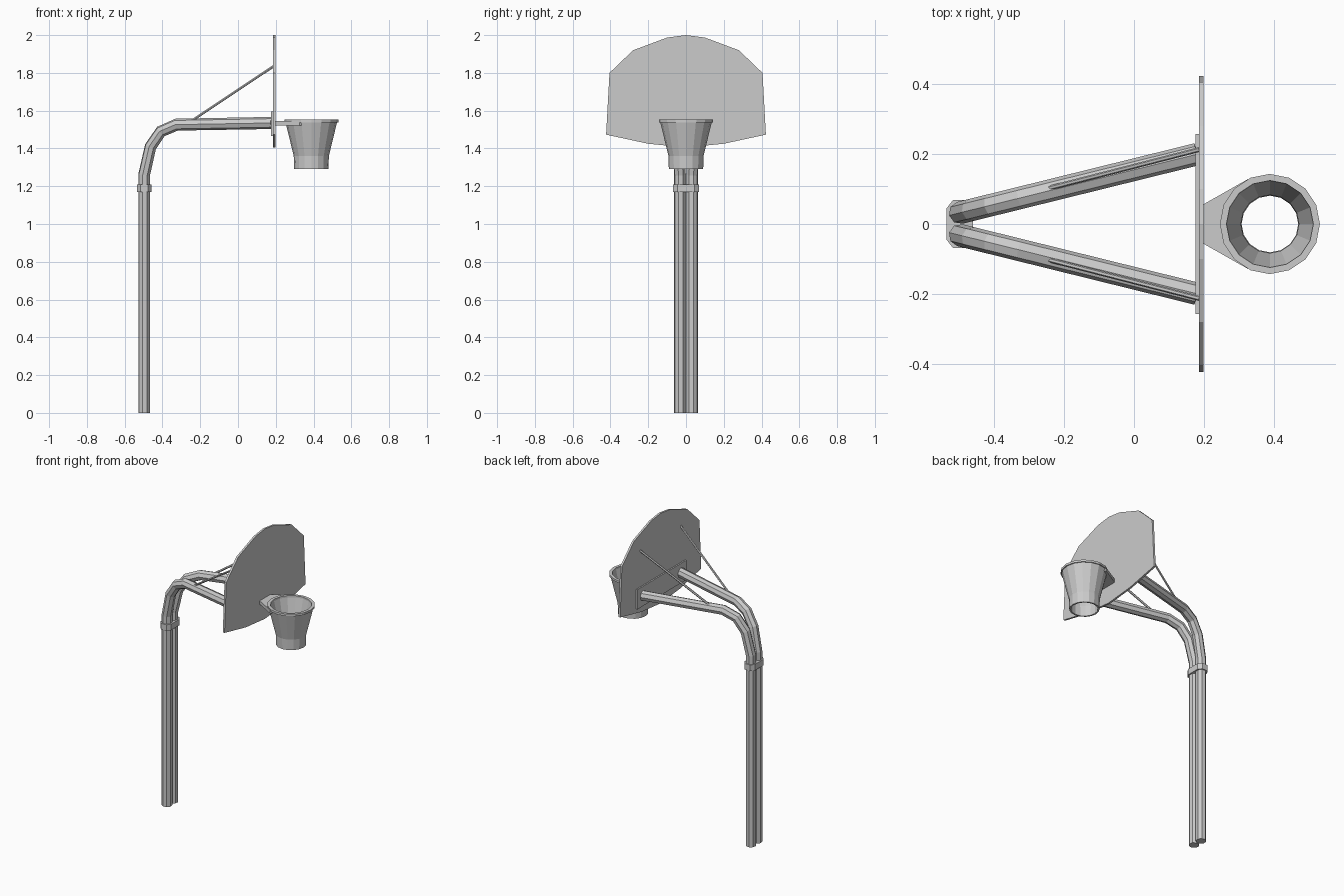
import bpy, bmesh, math
from mathutils import Vector

if "Cube" in bpy.data.objects:
    bpy.data.objects.remove(bpy.data.objects["Cube"])

grey = bpy.data.materials.new("light grey")
grey.diffuse_color = (0.6, 0.6, 0.6, 1)
grey.use_nodes = True
grey.node_tree.nodes["Principled BSDF"].inputs["Base Color"].default_value = grey.diffuse_color


def finish(name, bm):
    bmesh.ops.recalc_face_normals(bm, faces=bm.faces)
    me = bpy.data.meshes.new(name)
    bm.to_mesh(me)
    bm.free()
    me.materials.append(grey)
    ob = bpy.data.objects.new(name, me)
    bpy.context.collection.objects.link(ob)
    return ob


def bridge(bm, a, b):
    n = len(a)
    for i in range(n):
        bm.faces.new((a[i], a[(i + 1) % n], b[(i + 1) % n], b[i]))


def prism(name, pts, lo, hi, place):
    """Extrude a 2D outline between lo and hi."""
    bm = bmesh.new()
    a, b = [[bm.verts.new(place(u, v, w)) for u, v in pts] for w in (lo, hi)]
    bm.faces.new(a)
    bm.faces.new(b)
    bridge(bm, a, b)
    return finish(name, bm)


def tube(name, path, radius, sides):
    """Sweep a polygon along a path lying in one vertical plane."""
    path = [Vector(p) for p in path]
    side = Vector((0, 0, 1)).cross(path[-1] - path[0]).normalized()
    bm = bmesh.new()
    rings = []
    for i, p in enumerate(path):
        t = Vector()
        if i > 0:
            t += (p - path[i - 1]).normalized()
        if i < len(path) - 1:
            t += (path[i + 1] - p).normalized()
        up = t.normalized().cross(side)
        angles = [2 * math.pi * k / sides for k in range(sides)]
        rings.append([bm.verts.new(p + radius * (math.cos(a) * side + math.sin(a) * up))
                      for a in angles])
    for a, b in zip(rings, rings[1:]):
        bridge(bm, a, b)
    bm.faces.new(rings[0])
    bm.faces.new(rings[-1])
    return finish(name, bm)


HOOP_X = 0.388


def lathe(name, profile, sides=16):
    """Revolve a closed (radius, z) profile about the hoop axis."""
    bm = bmesh.new()
    rings = []
    for k in range(sides):
        a = 2 * math.pi * k / sides
        rings.append([bm.verts.new((HOOP_X + r * math.cos(a), r * math.sin(a), z))
                      for r, z in profile])
    for k in range(sides):
        bridge(bm, rings[k], rings[(k + 1) % sides])
    return finish(name, bm)


def along_x(u, v, w):
    return (w, u, v)


def along_z(u, v, w):
    return (u, v, w)


# Twin bent poles and their struts
bend = [(-0.497, 0), (-0.497, 1.26), (-0.463, 1.41), (-0.408, 1.49),
        (-0.325, 1.526), (0.18, 1.535)]
for s, tag in ((1, "left"), (-1, "right")):
    tube(tag + "_pole", [(x, s * (0.032 + 0.247 * (x + 0.497)), z) for x, z in bend], 0.032, 8)
    tube(tag + "_strut", [(-0.24, s * 0.103, 1.55), (0.188, s * 0.213, 1.835)], 0.007, 6)

# Collar holding the poles together
quarter = [(0.038, 0.045), (0.02, 0.068)]
collar = (quarter + [(-x, y) for x, y in reversed(quarter)]
          + [(-x, -y) for x, y in quarter] + [(x, -y) for x, y in reversed(quarter)])
prism("pole_collar", [(x - 0.497, y) for x, y in collar], 1.17, 1.21, along_z)

# Fan-shaped backboard and its mounting plate
half = [(0.2, 1.425), (0.423, 1.473), (0.405, 1.8), (0.28, 1.92), (0.1, 1.987)]
board = [(0, 1.405)] + half + [(0, 2.0)] + [(-y, z) for y, z in reversed(half)]
prism("backboard", board, 0.185, 0.198, along_x)
prism("mounting_plate", [(-0.257, 1.465), (0.257, 1.465), (0.257, 1.595), (-0.257, 1.595)],
      0.176, 0.186, along_x)

# Hoop bracket, cut to follow the rim
arc = [(HOOP_X + 0.132 * math.cos(math.radians(a)), 0.132 * math.sin(math.radians(a)))
       for a in (112.5, 135, 157.5, 180, 202.5, 225, 247.5)]
prism("hoop_bracket", [(0.196, -0.055), (0.196, 0.055), (0.325, 0.128)] + arc
      + [(0.325, -0.128)], 1.522, 1.545, along_z)

# Rim and funnel-shaped net
lathe("hoop_rim", [(0.124, 1.552), (0.143, 1.552), (0.143, 1.538), (0.124, 1.538)])
lathe("net", [(0.138, 1.545), (0.093, 1.36), (0.091, 1.29),
              (0.081, 1.29), (0.083, 1.36), (0.125, 1.545)])
